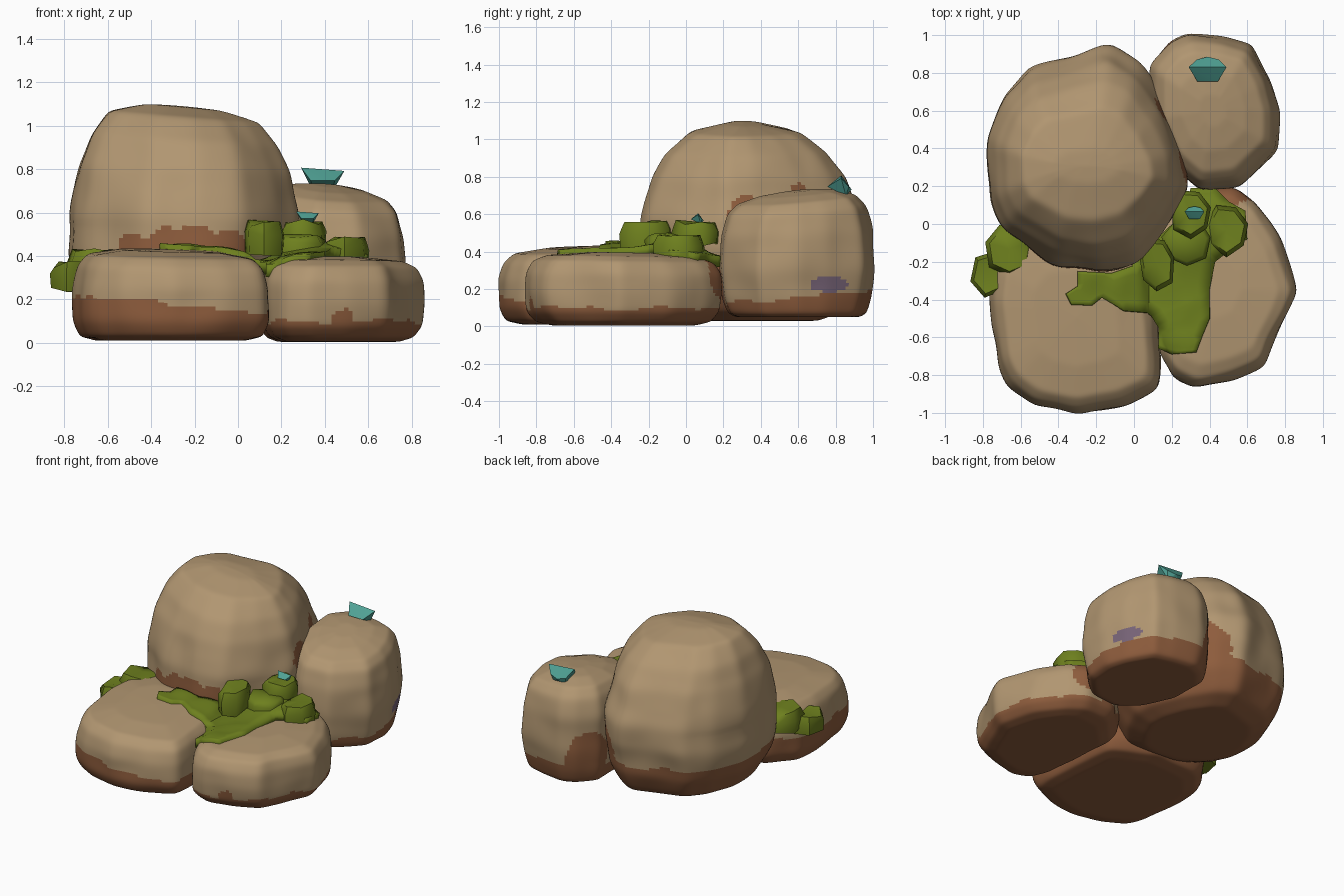
import bpy, bmesh, math, random
from mathutils import Vector, noise
from mathutils.bvhtree import BVHTree

if "Cube" in bpy.data.objects:
    bpy.data.objects.remove(bpy.data.objects["Cube"])

random.seed(4)


def material(name, rgb):
    m = bpy.data.materials.new(name)
    m.diffuse_color = (*rgb, 1)
    m.use_nodes = True
    m.node_tree.nodes["Principled BSDF"].inputs["Base Color"].default_value = m.diffuse_color
    return m


TAN = material("tan stone", (0.44, 0.305, 0.165))
BROWN = material("brown earth", (0.27, 0.108, 0.046))
GREEN = material("moss green", (0.155, 0.215, 0.013))
TEAL = material("teal crystal", (0.08, 0.36, 0.30))
PURPLE = material("purple patch", (0.19, 0.13, 0.19))


def make_object(name, bm, mats, angle=35):
    bmesh.ops.recalc_face_normals(bm, faces=bm.faces)
    me = bpy.data.meshes.new(name)
    bm.to_mesh(me)
    bm.free()
    for m in mats:
        me.materials.append(m)
    ob = bpy.data.objects.new(name, me)
    bpy.context.collection.objects.link(ob)
    bpy.ops.object.select_all(action='DESELECT')
    ob.select_set(True)
    bpy.context.view_layer.objects.active = ob
    bpy.ops.object.shade_smooth_by_angle(angle=math.radians(angle))
    return ob


def resample(pts, n, closed):
    """Even points along a polyline, lightly smoothed to round its corners."""
    pts = [Vector(p) for p in pts]
    if closed:
        pts.append(pts[0])
    lens = [(b - a).length for a, b in zip(pts, pts[1:])]
    total = sum(lens)
    out = []
    for i in range(n):
        d = total * i / (n if closed else n - 1)
        k = 0
        while k < len(lens) - 1 and d > lens[k]:
            d -= lens[k]
            k += 1
        out.append(pts[k].lerp(pts[k + 1], min(1, d / lens[k])))
    for _ in range(4):
        s = [(out[i - 1] + out[i] * 2 + out[(i + 1) % n]) / 4 for i in range(n)]
        if not closed:
            s[0], s[-1] = out[0], out[-1]
        out = s
    return out


def rock(name, outline, profile, soil, spots=(), patch=None, lean=(0, 0), widen=1.0,
         shift=0.0, seg=144, rings=130):
    """Outline scaled along a (scale, z) profile; soil(x, y) is the brown line."""
    ring = resample(outline, seg, True)
    c = sum(ring, Vector((0, 0))) / seg
    prof = resample([(0, profile[0][1])] + profile, rings, False)
    height = profile[-1][1]
    bm = bmesh.new()
    rows = []
    for s, z in prof[1:-1]:
        row = []
        for p in ring:
            sx = s ** widen if z > height / 2 else s
            out = Vector(((p.x - c.x) * sx, (p.y - c.y) * s, 0))
            t = (z / height) ** 3
            z2 = z + (out.x * lean[0] + out.y * lean[1]) * t
            v = Vector((c.x, c.y + shift * t, z2)) + out
            n = noise.noise(v * 4.5 + Vector((c.x * 9, c.y * 9, 3)))
            row.append(bm.verts.new(v + out * n * 0.035))
        rows.append(row)
    for a, b in zip(rows, rows[1:]):
        for i in range(seg):
            j = (i + 1) % seg
            bm.faces.new((a[i], a[j], b[j], b[i]))
    for row, z, t in ((rows[0], prof[0].y, 0), (rows[-1], prof[-1].y, 1)):
        tip = bm.verts.new((c.x, c.y + shift * t, z))
        for i in range(seg):
            bm.faces.new((row[i], row[(i + 1) % seg], tip))
    # Earth stain along the base and in the crevices
    for f in bm.faces:
        p = f.calc_center_median()
        wob = noise.noise(p * 6) * 0.03
        if p.z < soil(p.x, p.y) + wob:
            f.material_index = 1
        for q, r in spots:
            if (p - Vector(q)).length < r + wob:
                f.material_index = 1
        if patch and p.x > 0.5:
            if abs((p.y - patch[0]) / 0.1) ** 3 + ((p.z - patch[1]) / 0.04) ** 2 < 1:
                f.material_index = 2
    return make_object(name, bm, [TAN, BROWN, PURPLE])


# Boulders
rock("large_boulder",
     [(-.44, .86), (-.13, .96), (.03, .87), (.17, .66), (.27, .39), (.29, .2), (.19, 0),
      (.03, -.2), (-.18, -.26), (-.42, -.225), (-.7, -.03), (-.765, .13), (-.78, .45),
      (-.69, .68), (-.57, .83)],
     [(.6, .03), (.8, .08), (.94, .22), (1, .42), (.99, .58), (.86, .8), (.71, .93),
      (.49, 1.04), (.15, 1.085), (0, 1.09)],
     lambda x, y: 0.29 + 0.15 * max(0, x + .2),
     [((-.46, -.15, .42), .1), ((-.33, -.21, .43), .1), ((-.2, -.25, .44), .1),
      ((-.05, -.22, .43), .09), ((.12, .78, .32), .22), ((.2, .62, .71), .085),
      ((.27, .33, .6), .1)], lean=(-.09, 0), widen=.6, shift=-.03)
front_left = rock("front_left_boulder",
     [(-.77, -.4), (-.72, -.75), (-.67, -.86), (-.53, -.96), (-.3, -1.01), (-.05, -.96),
      (.13, -.87), (.14, -.72), (.12, -.45), (.1, -.15), (-.2, .02), (-.6, -.02), (-.75, -.2)],
     [(.75, .01), (.93, .03), (1, .1), (1, .25), (.94, .35), (.84, .4), (.5, .425), (0, .43)],
     lambda x, y: 0.155 - 0.08 * x + max(0, y + .25) * 1.2 * (x > -.5), lean=(-.03, .03))
front_right = rock("front_right_boulder",
     [(.14, -.69), (.2, -.82), (.32, -.88), (.51, -.83), (.69, -.75), (.73, -.65), (.83, -.45),
      (.87, -.36), (.78, -.08), (.65, .12), (.53, .2), (.3, .17), (.08, -.05), (.11, -.45)],
     [(.72, .005), (.88, .025), (.98, .08), (1, .18), (.985, .28), (.91, .345), (.76, .375),
      (.3, .395), (0, .395)],
     lambda x, y: 0.1 + max(0, .3 - x) * .5 * (y > -.4),
     [((.5, .2, .28), .13), ((.14, -.5, .12), .1), ((.48, -.84, .1), .06)], lean=(0, -.02))
rock("back_right_boulder",
     [(.08, .84), (.19, .97), (.28, 1.01), (.48, .99), (.62, .95), (.72, .76), (.77, .6),
      (.76, .39), (.56, .2), (.35, .17), (.2, .3), (.08, .55)],
     [(.8, .05), (.9, .07), (.96, .15), (1, .3), (.98, .5), (.9, .62), (.77, .675),
      (.5, .71), (.2, .725), (0, .725)],
     lambda x, y: 0.1 + 0.1 * y,
     [((.1, .92, .25), .18), ((.35, .2, .2), .13)], patch=(.765, .225), lean=(-.08, .09))

# Moss sheet draped over the two front boulders
deps = bpy.context.evaluated_depsgraph_get()
trees = [BVHTree.FromObject(o, deps) for o in (front_left, front_right)]
bm = bmesh.new()
edge = [(-.36, -.37), (-.33, -.43), (-.22, -.43), (-.17, -.39), (-.05, -.46), (.08, -.47),
        (.13, -.55), (.13, -.66), (.2, -.69), (.33, -.68), (.36, -.6), (.4, -.5), (.4, -.35),
        (.43, -.2), (.52, -.13), (.6, -.08), (.59, .07), (.5, .12), (.43, .19), (.3, .19),
        (.26, .05), (.18, -.02), (.08, -.12), (0, -.22), (-.12, -.26), (-.3, -.25), (-.3, -.33)]
bm.faces.new([bm.verts.new((x, y, 0)) for x, y in edge])
bmesh.ops.triangulate(bm, faces=bm.faces)
bmesh.ops.subdivide_edges(bm, edges=bm.edges, cuts=4, use_grid_fill=True)
for v in bm.verts:
    hits = [t.ray_cast(Vector((v.co.x, v.co.y, 2)), Vector((0, 0, -1)))[0] for t in trees]
    top = max([h.z for h in hits if h] + [.34])
    hump = .07 * math.exp(-((v.co.x - .33) ** 2 + (v.co.y + .03) ** 2) / .03)
    v.co.z = top + .024 + hump + .01 * noise.noise(v.co * 9)
bmesh.ops.smooth_vert(bm, verts=bm.verts, factor=.4, use_axis_z=True)
moss = make_object("moss_sheet", bm, [GREEN])
solid = moss.modifiers.new("thickness", 'SOLIDIFY')
solid.thickness = .06
solid.offset = -1 if moss.data.polygons[0].normal.z > 0 else 1


def clump(name, loc, rx, ry, h, sides):
    """Low-poly moss tuft with uneven sides and a slightly domed top."""
    bm = bmesh.new()
    rings = []
    wob = [1 + random.uniform(-.1, .1) for _ in range(sides)]
    for z, s in ((-h / 2, .95), (h * .1, 1), (h * .42, .82)):
        rings.append([bm.verts.new((rx * s * w * math.cos(math.tau * (i + .25) / sides),
                                    ry * s * w * math.sin(math.tau * (i + .25) / sides),
                                    z + h * random.uniform(-.12, .12)))
                      for i, w in enumerate(wob)])
    for a, b in zip(rings, rings[1:]):
        for i in range(sides):
            j = (i + 1) % sides
            bm.faces.new((a[i], a[j], b[j], b[i]))
    bm.faces.new(rings[0][::-1])
    tip = bm.verts.new((0, 0, h * .46))
    for i in range(sides):
        bm.faces.new((rings[-1][i], rings[-1][(i + 1) % sides], tip))
    make_object(name, bm, [GREEN], 60).location = loc


# Moss clumps: location, radii, height, sides
for i, (loc, rx, ry, h, n) in enumerate([
        ((.12, -.21, .49), .10, .15, .15, 7),
        ((.30, .06, .50), .11, .13, .13, 7),
        ((.49, -.03, .42), .12, .14, .13, 7),
        ((.28, -.10, .455), .13, .13, .10, 7),
        ((-.66, -.13, .365), .13, .15, .13, 7),
        ((-.765, -.27, .305), .1, .125, .13, 6)]):
    clump(f"moss_clump_{i + 1}", loc, rx, ry, h, n)


def crystal(name, loc, size):
    """Faceted stub: a wide slanted cap tapering to a narrow buried base."""
    bm = bmesh.new()
    for p in ((-.1, .01, .05), (.1, .01, .035), (.06, .05, -.01), (0, .065, -.025),
              (-.06, .05, -.01), (-.055, -.065, -.01), (.055, -.065, -.01),
              (.045, .035, -.06), (-.045, .035, -.06)):
        bm.verts.new(Vector(p) * size)
    bmesh.ops.convex_hull(bm, input=bm.verts)
    make_object(name, bm, [TEAL], 25).location = loc


# Teal crystals
crystal("large_crystal", (.39, .82, .757), 1)
crystal("small_crystal", (.32, .06, .579), .52)
